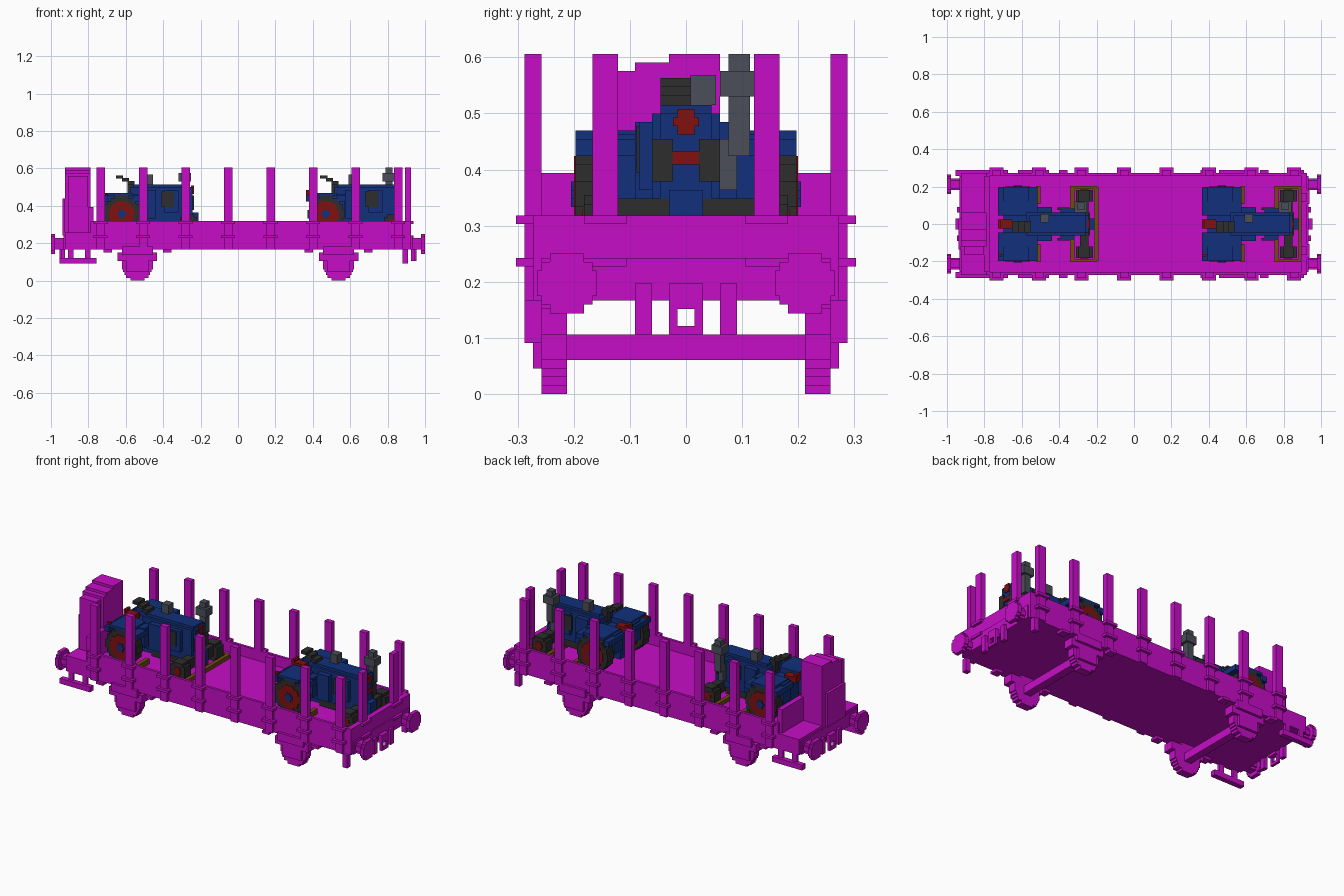
import bpy
import bmesh
import math

# Everything sits on a grid of small cubes: 132 cells span the full length
CELL = 2 / 132

old = bpy.data.objects.get("Cube")
if old:
    bpy.data.objects.remove(old, do_unlink=True)


def colour(name, r, g, b):
    mat = bpy.data.materials.new(name)
    mat.use_nodes = True
    mat.diffuse_color = (r, g, b, 1)
    shader = mat.node_tree.nodes["Principled BSDF"]
    shader.inputs["Base Color"].default_value = (r, g, b, 1)
    shader.inputs["Roughness"].default_value = 0.8
    return mat


magenta = colour("magenta paint", .57, .004, .57)
blue = colour("blue paint", .006, .03, .2)
dark = colour("dark rubber", .027, .027, .027)
red = colour("red paint", .22, .005, .005)
grey = colour("grey metal", .07, .077, .1)
brown = colour("brown timber", .17, .07, .006)


def build(name, mat, boxes):
    """Join axis-aligned blocks, given as three (low, high) ranges, into one object."""
    bm = bmesh.new()
    for ranges in boxes:
        cube = bmesh.ops.create_cube(bm, size=1)
        for v in cube["verts"]:
            for axis, (low, high) in enumerate(ranges):
                v.co[axis] = CELL * (low if v.co[axis] < 0 else high)
    mesh = bpy.data.meshes.new(name)
    bm.to_mesh(mesh)
    bm.free()
    mesh.materials.append(mat)
    obj = bpy.data.objects.new(name, mesh)
    bpy.context.collection.objects.link(obj)
    return obj


def mirrored(boxes):
    return boxes + [(x, (-y[1], -y[0]), z) for x, y, z in boxes]


def box(name, mat, x, y, z, pair=False):
    """One block; a single number for y means a centred width; pair copies it to the other side."""
    if not isinstance(y, tuple):
        y = (-y, y)
    boxes = [(x, y, z)]
    return build(name, mat, mirrored(boxes) if pair else boxes)


def disc(name, mat, centre, radius, span, axis="y", pair=True):
    """Stepped disc made from rows of cells, turning about the x or y axis."""
    boxes = []
    rows = max(1, round(radius * 2))
    step = 2 * radius / rows
    for i in range(rows):
        low = -radius + i * step
        mid = low + step / 2
        half = max(step / 2, round(math.sqrt(radius ** 2 - mid ** 2) * 2) / 2)
        across = (centre[0] - half, centre[0] + half)
        height = (centre[1] + low, centre[1] + low + step)
        boxes.append((across, span, height) if axis == "y" else (span, across, height))
    return build(name, mat, mirrored(boxes) if pair else boxes)


# Wagon body
box("wagon_floor", magenta, x=(-53, 61), y=18, z=(11, 17))
box("side_wall", magenta, x=(-52, 61), y=(17, 18), z=(11, 21), pair=True)
box("end_wall", magenta, x=(59, 61), y=18, z=(11, 21))
box("head_wall", magenta, x=(-53, -51), y=17, z=(11, 26))

# Side stakes with their brackets
for i in range(8):
    mid = -48.5 + 15 * i
    box("side_stake", magenta, x=(mid - 1.5, mid + 1.5), y=(17, 19), z=(11, 40), pair=True)
    for top in (16, 21):
        box("stake_bracket", magenta, x=(mid - 2.5, mid + 2.5), y=(17, 20),
            z=(top - 1, top), pair=True)

# End stakes
box("end_stake", magenta, x=(59, 61), y=(8, 11), z=(11, 40), pair=True)
for top in (16, 21):
    box("end_stake_bracket", magenta, x=(59, 62), y=(7, 12), z=(top - 1, top), pair=True)

# Brake platform and stepped cabin
box("platform", magenta, x=(-61, -52), y=18, z=(11, 17))
box("cabin_side", magenta, x=(-60, -53), y=(-11, -8), z=(16, 37))
box("cabin_low_roof", magenta, x=(-61, -52), y=(-8, -6), z=(16, 38))
box("cabin_mid_roof", magenta, x=(-61, -52), y=(-6, -2), z=(16, 39))
box("cabin_high_roof", magenta, x=(-61, -52), y=(-2, 4), z=(16, 40))
box("cabin_back_box", magenta, x=(-62, -61), y=(-9, 2), z=(16, 29))
box("step_board", magenta, x=(-63, -50), y=(17, 19), z=(6, 8), pair=True)
for x in (-60, -54):
    box("step_hanger", magenta, x=(x, x + 2), y=(17, 18), z=(8, 11), pair=True)
box("corner_step", magenta, x=(58, 60), y=(17, 19), z=(6, 11), pair=True)

# Buffers, coupling and hoses at both ends
for end in (-1, 1):
    def out(near, far):
        return tuple(sorted((end * near, end * far)))
    box("buffer_beam", magenta, x=out(60, 61.5), y=17, z=(11, 16))
    disc("buffer_shaft", magenta, (14, 13), 2, out(60, 65), axis="x")
    disc("buffer_head", magenta, (14, 13), 3.5, out(64.5, 66), axis="x")
    box("brake_hose", magenta, x=out(61, 62.5), y=(4, 6), z=(7, 13), pair=True)
    box("coupling_block", magenta, x=out(61, 63), y=2, z=(10, 13))
    box("coupling_link", magenta, x=out(62, 63), y=(1, 2), z=(7, 10), pair=True)
    box("coupling_pin", magenta, x=out(62, 63), y=2, z=(7, 8))

# Running gear
for mid in (-35.5, 35.5):
    disc("rail_wheel", magenta, (mid, 5.5), 5.5, (14, 17))
    box("axle", magenta, x=(mid - 1.5, mid + 1.5), y=17, z=(4, 7))
    box("axle_guard", magenta, x=(mid - 4, mid + 4), y=(16, 18), z=(3, 11), pair=True)
    box("leaf_spring", magenta, x=(mid - 7, mid + 7), y=(14, 18), z=(7, 10), pair=True)
    box("spring_top", magenta, x=(mid - 5.5, mid + 5.5), y=(16, 19), z=(9, 12), pair=True)
    for side in (-10.5, 10.5):
        box("spring_shackle", magenta, x=(mid + side - 1.5, mid + side + 1.5),
            y=(16, 19), z=(10, 11), pair=True)


def tractor(origin):
    def at(low, high):
        return (origin + low, origin + high)

    # Wheels
    disc("rear_tyre", dark, (origin, 23.5), 6.5, (9, 13))
    disc("rear_rim", red, (origin, 23.5), 4.5, (8.5, 13.2))
    disc("rear_hub", blue, (origin, 23.5), 1.5, (8, 13.5))
    disc("front_tyre", dark, (origin + 23.5, 20.2), 3.2, (8, 12))
    disc("front_rim", red, (origin + 23.5, 20.2), 1.5, (7.5, 12.2))
    box("front_axle", dark, x=at(22, 25), y=8, z=(19, 23))

    # Fenders and rear body
    box("fender_top", blue, x=at(-5, 4), y=(3, 13), z=(30, 31), pair=True)
    box("fender_back", blue, x=at(-7, -5), y=(3, 13), z=(28, 30), pair=True)
    box("fender_front", blue, x=at(4, 7), y=(3, 13), z=(28, 30), pair=True)
    box("fender_panel", blue, x=at(-6, 6.5), y=(3, 8), z=(23, 30.5), pair=True)
    box("transmission", blue, x=at(-5, 8), y=3, z=(19, 29))
    box("tail_lamp", red, x=at(-7, -5.5), y=(-11.5, -10.5), z=(29.5, 31))
    box("seat", red, x=at(-7, -2), y=1.5, z=(29, 31))
    box("seat_back", red, x=at(-7, -6), y=1.5, z=(31, 32))

    # Engine hood and nose
    box("engine_hood", blue, x=at(3, 24), y=4, z=(21, 33))
    box("hood_top", blue, x=at(4, 24), y=3, z=(33, 34))
    box("engine_sump", dark, x=at(6, 22), y=3, z=(18, 21))
    box("cowl", blue, x=at(7, 12), y=6, z=(22, 32))
    box("engine_bulge", blue, x=at(15, 20), y=5.5, z=(24, 32))
    box("side_grille", dark, x=at(14, 18.5), y=(5, 5.8), z=(26, 31.5), pair=True)
    box("nose", blue, x=at(24, 27), y=2, z=(18, 24))
    box("nose_plate", blue, x=at(24, 25), y=3, z=(22, 33))
    box("nose_lamp", dark, x=at(25, 25.5), y=(1.5, 4), z=(25, 30), pair=True)
    box("nose_bar", red, x=at(25, 25.5), y=1.5, z=(27, 28.5))
    disc("nose_badge", red, (0, 32), 1.5, at(24.5, 25.4), axis="x", pair=False)

    # Steering wheel rising towards the seat
    for i, height in enumerate((36, 35, 34)):
        box("steering_wheel", dark, x=at(2 * i - 2, 2 * i + 0.5),
            y=(-3, 1), z=(height, height + 1.2))
    box("steering_column", dark, x=at(2, 4), y=1, z=(31, 35))

    # Air cleaner and exhaust
    box("air_cleaner", grey, x=at(8, 11), y=(0.5, 3.5), z=(34, 37.5))
    box("exhaust_pipe", grey, x=at(21, 23.5), y=(5, 7.5), z=(28, 40))
    box("exhaust_elbow", grey, x=at(21, 23), y=(4, 6), z=(24, 30))
    box("muffler", grey, x=at(20, 24.5), y=(4, 8), z=(35, 38))

    # Timber chocks
    for x in (18.5, 27):
        box("cross_timber", brown, x=at(x, x + 1.5), y=13, z=(17, 18.5))
    box("long_timber", brown, x=at(18.5, 28), y=(12.4, 13.4), z=(17, 18.5), pair=True)
    box("rear_chock", brown, x=at(6.5, 8), y=(7, 13.4), z=(17, 19), pair=True)


for start in (-41, 31):
    tractor(start)
